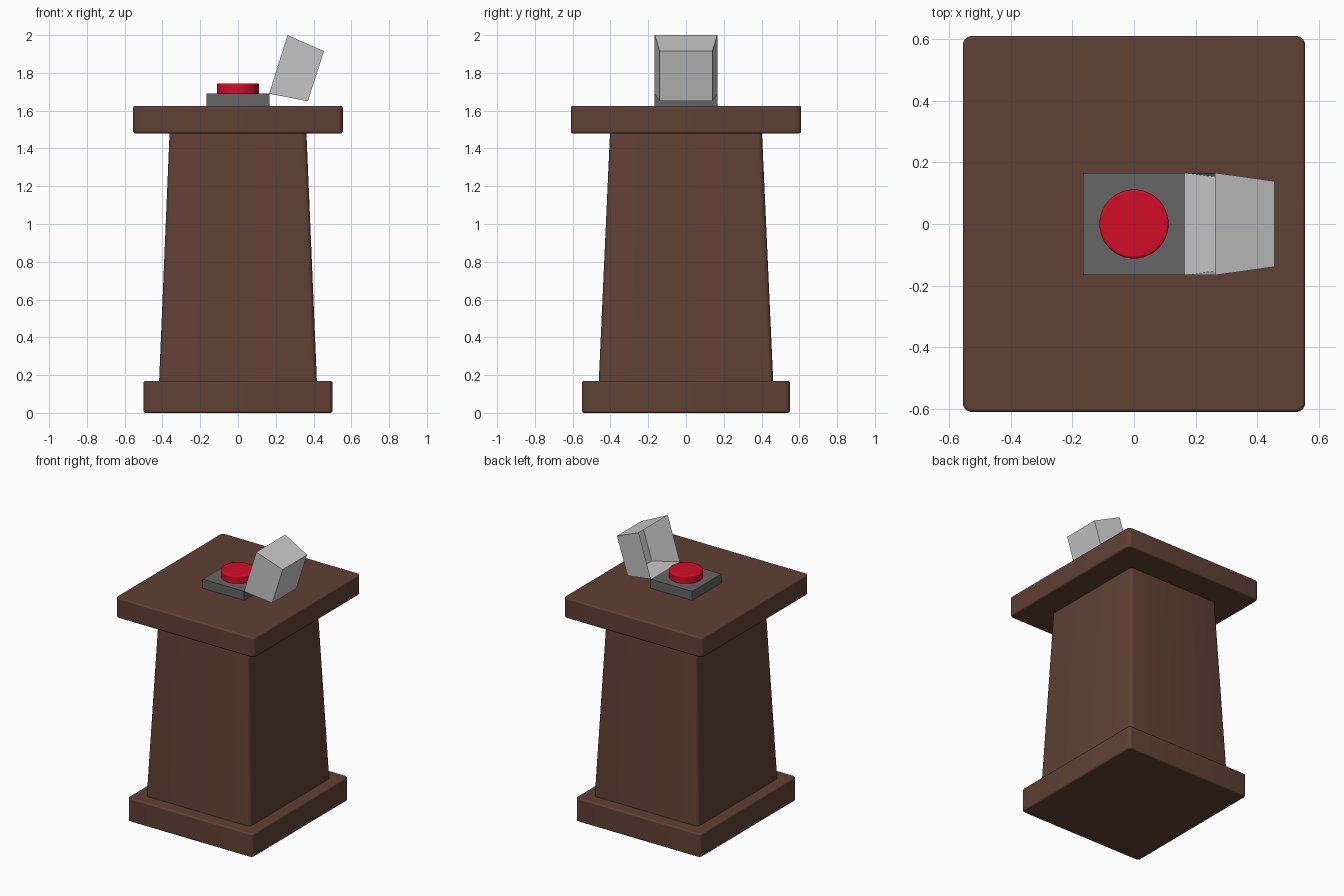
import bpy, bmesh
from mathutils import Vector

if "Cube" in bpy.data.objects:
    bpy.data.objects.remove(bpy.data.objects["Cube"])


def material(name, rgb):
    m = bpy.data.materials.new(name)
    m.diffuse_color = (*rgb, 1)
    m.use_nodes = True
    m.node_tree.nodes["Principled BSDF"].inputs["Base Color"].default_value = m.diffuse_color
    return m


wood = material("dark_wood", (0.115, 0.052, 0.034))
red = material("red_plastic", (0.65, 0.004, 0.022))
dark = material("dark_grey", (0.13, 0.13, 0.13))


def finish(bm, name, mat=None, smooth=False, bevel=0):
    bmesh.ops.recalc_face_normals(bm, faces=bm.faces)
    me = bpy.data.meshes.new(name)
    bm.to_mesh(me)
    bm.free()
    ob = bpy.data.objects.new(name, me)
    bpy.context.collection.objects.link(ob)
    if mat:
        me.materials.append(mat)
    if bevel:
        mod = ob.modifiers.new("soft_edges", 'BEVEL')
        mod.width, mod.segments, mod.limit_method = bevel, 3, 'ANGLE'
        mod.angle_limit = 0.8
    if smooth:
        bpy.ops.object.select_all(action='DESELECT')
        ob.select_set(True)
        bpy.context.view_layer.objects.active = ob
        bpy.ops.object.shade_smooth_by_angle()
    return ob


def block(name, low, high, z0, z1, mat, corner=0, bevel=0):
    """Tapered block; low/high are (half x, half y) at z0/z1."""
    bm = bmesh.new()
    bmesh.ops.create_cube(bm, size=2)
    for v in bm.verts:
        top = v.co.z > 0
        hx, hy = high if top else low
        v.co = (v.co.x * hx, v.co.y * hy, z1 if top else z0)
    if corner:
        upright = [e for e in bm.edges
                   if abs(e.verts[0].co.z - e.verts[1].co.z) > 0.01]
        bmesh.ops.bevel(bm, geom=upright, offset=corner, segments=5,
                        profile=0.5, affect='EDGES')
    return finish(bm, name, mat, bool(corner), bevel)


# Pedestal: plinth, tapered column, top slab
block("plinth", (0.50, 0.55), (0.50, 0.55), 0, 0.17, wood, 0.025, 0.01)
block("column", (0.418, 0.462), (0.362, 0.402), 0.16, 1.49, wood, 0.025)
block("top_slab", (0.555, 0.61), (0.555, 0.61), 1.48, 1.625, wood, 0.03, 0.01)

# Button housing
block("button_housing", (0.166, 0.166), (0.166, 0.166), 1.62, 1.69, dark)

# Round push button
bm = bmesh.new()
bmesh.ops.create_cone(bm, cap_ends=True, segments=48, radius1=0.112,
                      radius2=0.112, depth=0.06)
bmesh.ops.translate(bm, verts=bm.verts, vec=(0, 0, 1.715))
finish(bm, "push_button", red, True, 0.008)

# Hinged cover: thin open tapered box, tipped back to the right
bm = bmesh.new()
profile = [(0.165, 1.69, 0.166), (0.262, 2.0, 0.166),
           (0.455, 1.915, 0.139), (0.37, 1.65, 0.139)]
near = [bm.verts.new(Vector((x, -y, z))) for x, z, y in profile]
far = [bm.verts.new(Vector((x, y, z))) for x, z, y in profile]
bm.faces.new(near)
bm.faces.new(far)
for i in (1, 2, 3):
    j = (i + 1) % 4
    bm.faces.new((near[i], near[j], far[j], far[i]))
finish(bm, "hinged_cover")
